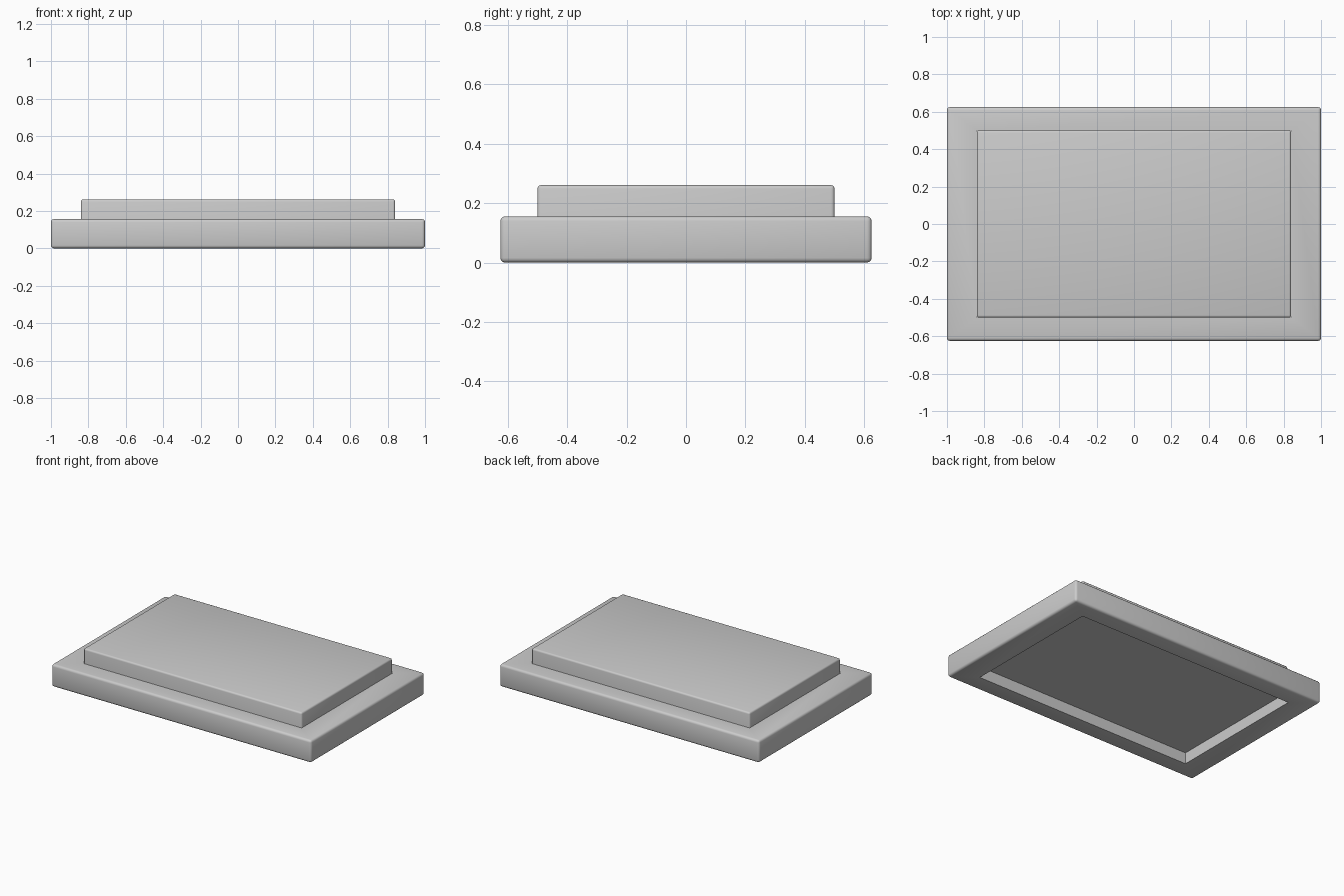
import bpy, bmesh

if "Cube" in bpy.data.objects:
    bpy.data.objects.remove(bpy.data.objects["Cube"])

BASE_TOP, SLAB_BOTTOM, SLAB_TOP = 0.156, 0.078, 0.261
OUTER, INNER = (1.0, 0.625), (0.84, 0.5)


def ring(bm, half, z):
    hx, hy = half
    return [bm.verts.new((sx * hx, sy * hy, z))
            for sx, sy in ((-1, -1), (1, -1), (1, 1), (-1, 1))]


def bridge(bm, a, b):
    for i in range(4):
        j = (i + 1) % 4
        bm.faces.new((a[i], a[j], b[j], b[i]))


def finish(bm, name, keep_edge, width):
    # round the chosen edges, then smooth shade
    bmesh.ops.recalc_face_normals(bm, faces=bm.faces)
    edges = [e for e in bm.edges if keep_edge(e)]
    bmesh.ops.bevel(bm, geom=edges, offset=width, offset_type='OFFSET',
                    segments=3, profile=0.5, affect='EDGES')
    mesh = bpy.data.meshes.new(name)
    bm.to_mesh(mesh)
    bm.free()
    obj = bpy.data.objects.new(name, mesh)
    bpy.context.collection.objects.link(obj)
    bpy.ops.object.select_all(action='DESELECT')
    obj.select_set(True)
    bpy.context.view_layer.objects.active = obj
    bpy.ops.object.shade_smooth_by_angle(angle=0.6)


# Surrounding frame, open in the middle, rounded on its outer edges
bm = bmesh.new()
loops = [ring(bm, OUTER, 0), ring(bm, OUTER, BASE_TOP),
         ring(bm, INNER, BASE_TOP), ring(bm, INNER, 0)]
for k in range(4):
    bridge(bm, loops[k], loops[(k + 1) % 4])
finish(bm, "base_frame",
       lambda e: all(abs(v.co.x) > 0.95 for v in e.verts), 0.016)

# Raised slab set in the frame, leaving a recess underneath
bm = bmesh.new()
low, high = ring(bm, INNER, SLAB_BOTTOM), ring(bm, INNER, SLAB_TOP)
bridge(bm, low, high)
bm.faces.new(low)
bm.faces.new(high)
finish(bm, "raised_slab",
       lambda e: all(v.co.z > SLAB_TOP - 0.01 for v in e.verts)
       or abs(e.verts[0].co.z - e.verts[1].co.z) > 0.01, 0.012)
